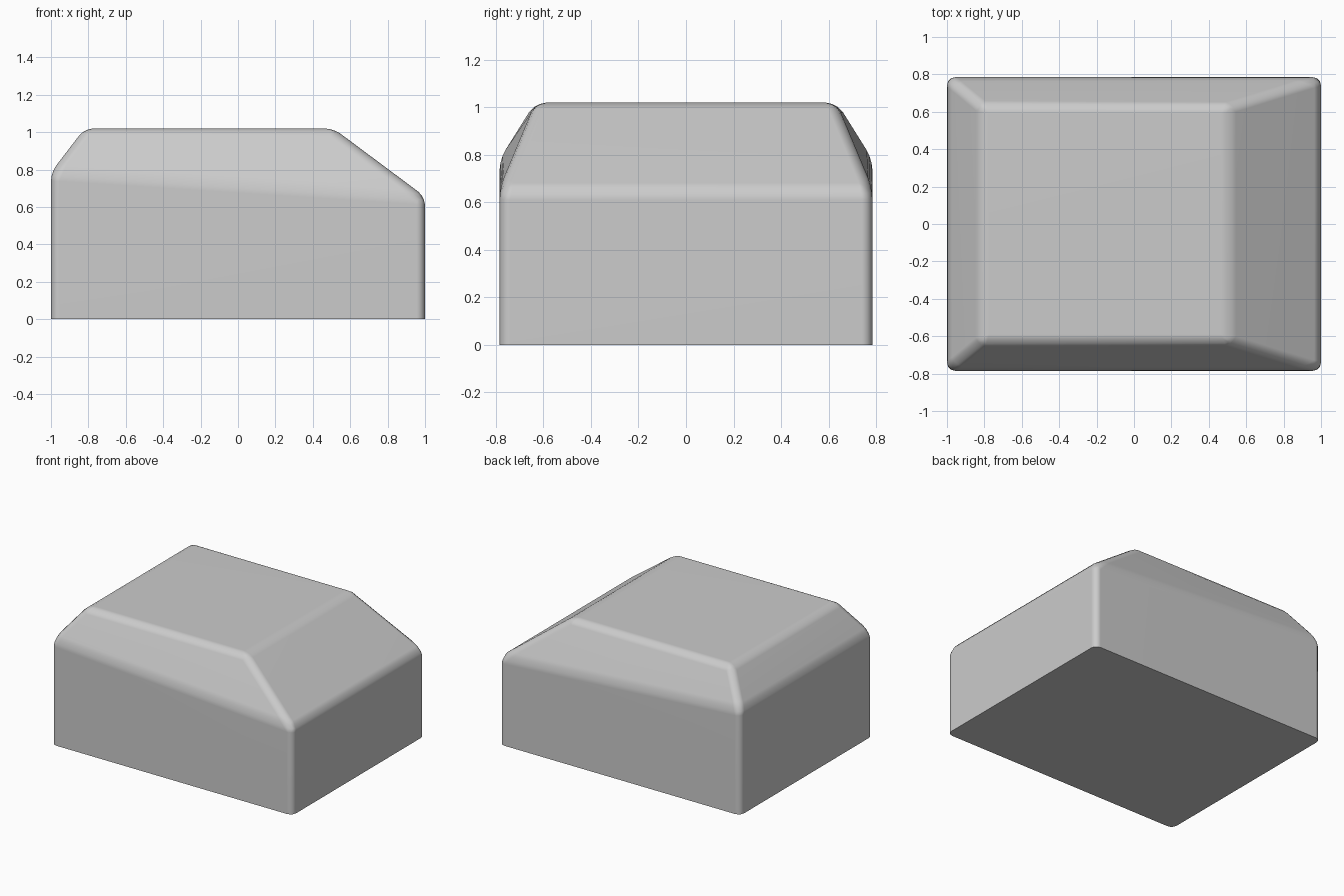
import bpy, bmesh

if "Cube" in bpy.data.objects:
    bpy.data.objects.remove(bpy.data.objects["Cube"])

# Three stacked rectangular rings: base, sloping eave, flat top
# each ring: left x, right x, half depth, left z, right z
rings = [(-1.0, 1.0, 0.785, 0.0, 0.0),
         (-1.0, 1.0, 0.785, 0.785, 0.655),
         (-0.82, 0.51, 0.635, 1.02, 1.02)]

bm = bmesh.new()
loops = []
for xl, xr, d, zl, zr in rings:
    loops.append([bm.verts.new(p) for p in
                  ((xl, -d, zl), (xr, -d, zr), (xr, d, zr), (xl, d, zl))])
for low, high in zip(loops, loops[1:]):
    for i in range(4):
        j = (i + 1) % 4
        bm.faces.new((low[i], low[j], high[j], high[i]))
bm.faces.new(loops[0][::-1])
bm.faces.new(loops[-1])

# Worn, rounded edges everywhere except the crisp base
soft = [e for e in bm.edges if any(v.co.z > 0.01 for v in e.verts)]
bmesh.ops.bevel(bm, geom=soft, offset=0.045, offset_type='OFFSET',
                segments=3, profile=0.5, affect='EDGES', clamp_overlap=True)
bmesh.ops.recalc_face_normals(bm, faces=bm.faces)

mesh = bpy.data.meshes.new("stone_block")
bm.to_mesh(mesh)
bm.free()
block = bpy.data.objects.new("stone_block", mesh)
bpy.context.collection.objects.link(block)

# Smooth rounded edges, sharp base
bpy.context.view_layer.objects.active = block
block.select_set(True)
bpy.ops.object.shade_smooth_by_angle(angle=0.6)
normals = block.modifiers.new("flat_sides", 'WEIGHTED_NORMAL')
normals.keep_sharp = True
